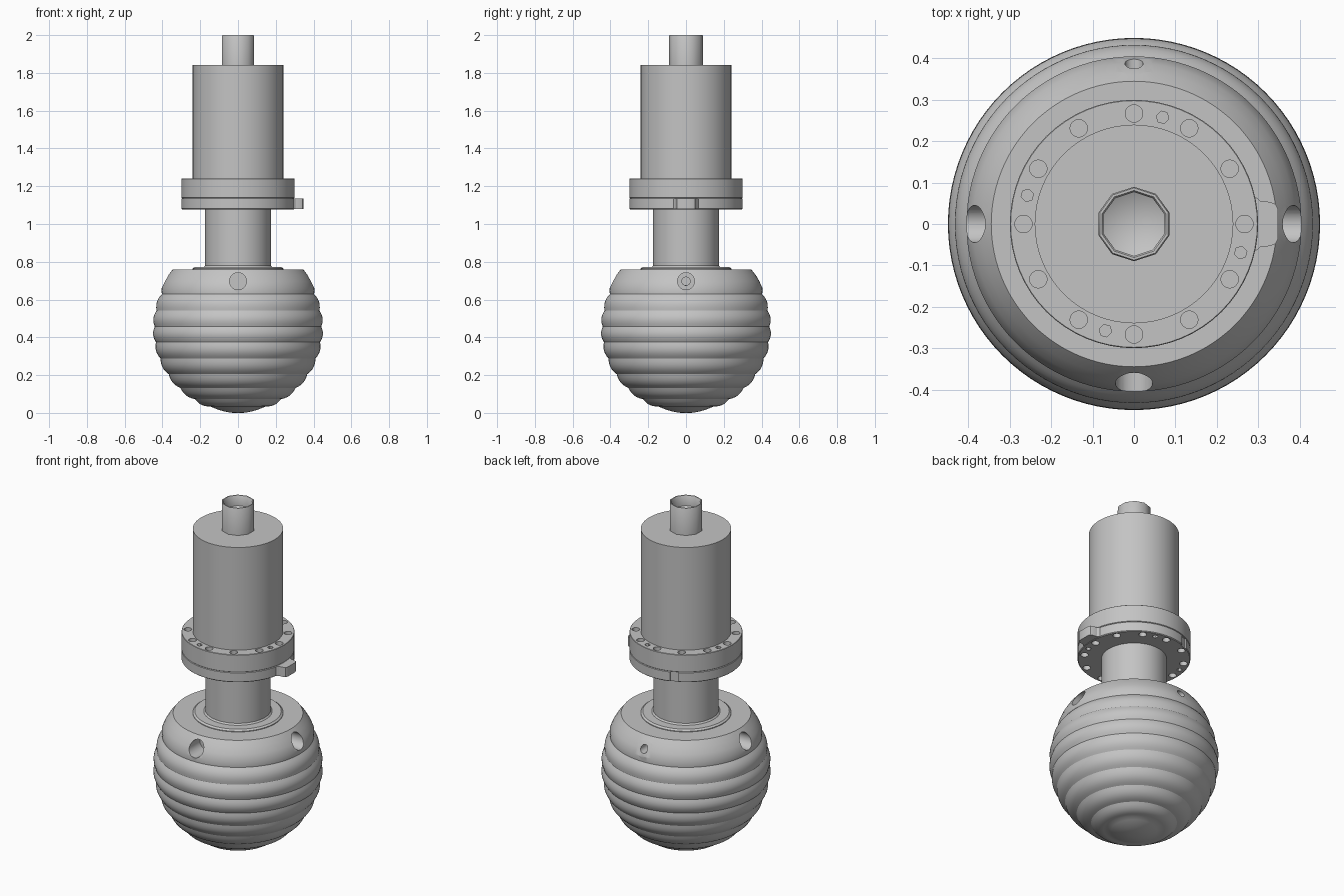
import bpy, bmesh, math
from math import sin, cos, pi, radians
from mathutils import Matrix, Vector

if "Cube" in bpy.data.objects:
    bpy.data.objects.remove(bpy.data.objects["Cube"], do_unlink=True)

grey = bpy.data.materials.new("Plain grey")
grey.use_nodes = True
GREY = (0.55, 0.55, 0.55, 1)
grey.diffuse_color = GREY
next(n for n in grey.node_tree.nodes if n.type == 'BSDF_PRINCIPLED').inputs["Base Color"].default_value = GREY


def finish(name, bm):
    bmesh.ops.recalc_face_normals(bm, faces=bm.faces)
    mesh = bpy.data.meshes.new(name)
    bm.to_mesh(mesh)
    bm.free()
    mesh.materials.append(grey)
    obj = bpy.data.objects.new(name, mesh)
    bpy.context.collection.objects.link(obj)
    return obj


def lathe(name, profile, sides=64, turn=0):
    """Spin an (r, z) profile that starts and ends on the axis."""
    bm = bmesh.new()
    verts = [bm.verts.new((r, 0, z)) for r, z in profile]
    edges = [bm.edges.new(pair) for pair in zip(verts, verts[1:])]
    bmesh.ops.spin(bm, geom=verts + edges, cent=(0, 0, 0), axis=(0, 0, 1),
                   angle=2 * pi, steps=sides, use_merge=True)
    bmesh.ops.remove_doubles(bm, verts=bm.verts, dist=1e-5)
    bm.transform(Matrix.Rotation(turn, 4, 'Z'))
    return finish(name, bm)


def disc(name, r, z0, z1, c=0.004):
    return lathe(name, [(0, z0), (r - c, z0), (r, z0 + c), (r, z1 - c), (r - c, z1), (0, z1)])


def rod(bm, r, depth, matrix, sides=24):
    bmesh.ops.create_cone(bm, cap_ends=True, segments=sides, radius1=r, radius2=r,
                          depth=depth, matrix=matrix)


def cut(obj, bm):
    """Subtract the solids in bm from obj."""
    cutter = finish("cutter", bm)
    mod = obj.modifiers.new("cut", 'BOOLEAN')
    mod.operation, mod.solver, mod.object = 'DIFFERENCE', 'EXACT', cutter
    bpy.context.view_layer.objects.active = obj
    bpy.ops.object.modifier_apply(modifier=mod.name)
    bpy.data.objects.remove(cutter, do_unlink=True)


def smooth(obj, angle=30):
    bpy.ops.object.select_all(action='DESELECT')
    obj.select_set(True)
    bpy.context.view_layer.objects.active = obj
    bpy.ops.object.shade_smooth_by_angle(angle=radians(angle))


# Ribbed ball: scallops between grooves, conical shoulder and flat top
MID = 0.45
grooves = [0.632, 0.543, 0.457, 0.373, 0.285, 0.2, 0.125, 0.065, 0.025]
angles = [math.acos((z - MID) / MID) for z in grooves] + [pi]
profile = [(0, 0.76), (0.345, 0.76), (0.369, 0.73), (0.389, 0.697), (0.405, 0.66)]
STEPS = 6
for a, b in zip(angles, angles[1:]):
    last = b == pi
    for i in range(STEPS):
        t = i / STEPS
        r = 0.441 + 0.01 * sin(pi * t * (0.5 if last else 1))
        ang = a + (b - a) * t
        profile.append((r * sin(ang), MID + r * cos(ang)))
profile.append((0, 0))
ball = lathe("ribbed_ball", profile, 96)

# Four stepped radial holes: two crossing bores and their counterbores
for k in range(2):
    bm = bmesh.new()
    rod(bm, 0.022, 1.2, Matrix.Translation((0, 0, 0.697)) @ Matrix.Rotation(k * pi / 2, 4, 'Z')
        @ Matrix.Rotation(pi / 2, 4, 'Y'))
    cut(ball, bm)
bm = bmesh.new()
for k in range(4):
    rod(bm, 0.045, 0.3, Matrix.Rotation(k * pi / 2, 4, 'Z') @ Matrix.Translation((0.44, 0, 0.697))
        @ Matrix.Rotation(pi / 2, 4, 'Y'), 32)
cut(ball, bm)
smooth(ball)

# Collar and neck
smooth(lathe("neck", [(0, 0.755), (0.24, 0.755), (0.24, 0.764), (0.23, 0.772), (0.182, 0.772),
                      (0.174, 0.78), (0.174, 1.085), (0, 1.085)]))


# Bolted flange pair
def flange_holes(z):
    bm = bmesh.new()
    for k in range(12):
        rod(bm, 0.021, 0.3, Matrix.Rotation(k * pi / 6, 4, 'Z') @ Matrix.Translation((0.267, 0, z)))
    for k in range(4):
        rod(bm, 0.0155, 0.3, Matrix.Rotation(k * pi / 2 - radians(15), 4, 'Z')
            @ Matrix.Translation((0.267, 0, z)), 6)
    return bm


lower = disc("lower_flange", 0.3, 1.078, 1.138)
upper = disc("upper_flange", 0.3, 1.138, 1.24, 0.002)
for flange in (lower, upper):
    cut(flange, flange_holes(1.16))

# Small key slot in the rim of the lower flange
bm = bmesh.new()
bmesh.ops.create_cube(bm, size=1, matrix=Matrix.Rotation(radians(113), 4, 'Z')
                      @ Matrix.Translation((0.305, 0, 1.108)) @ Matrix.Diagonal((0.03, 0.045, 0.1, 1)))
cut(lower, bm)
smooth(lower)
smooth(upper)

# Locating tab on the lower flange
half = [(0.286, 0.068), (0.296, 0.064), (0.305, 0.056), (0.33, 0.053), (0.342, 0.048), (0.348, 0.036)]
outline = half + [(x, -y) for x, y in reversed(half)] + [(0.293, 0)]
bm = bmesh.new()
face = bm.faces.new([bm.verts.new((x, y, 1.08)) for x, y in outline])
top = bmesh.ops.extrude_face_region(bm, geom=[face])
bmesh.ops.translate(bm, vec=Vector((0, 0, 0.056)),
                    verts=[g for g in top["geom"] if isinstance(g, bmesh.types.BMVert)])
smooth(finish("flange_tab", bm))

# Main cylinder and hollow top spigot
smooth(lathe("main_cylinder", [(0, 1.23), (0.24, 1.23), (0.24, 1.842), (0, 1.842)]))
smooth(lathe("top_spigot", [(0, 1.83), (0.09, 1.83), (0.09, 1.995), (0.087, 2), (0.081, 2),
                            (0.077, 1.995), (0.077, 1.94), (0, 1.9)], 10, radians(18)), 40)
